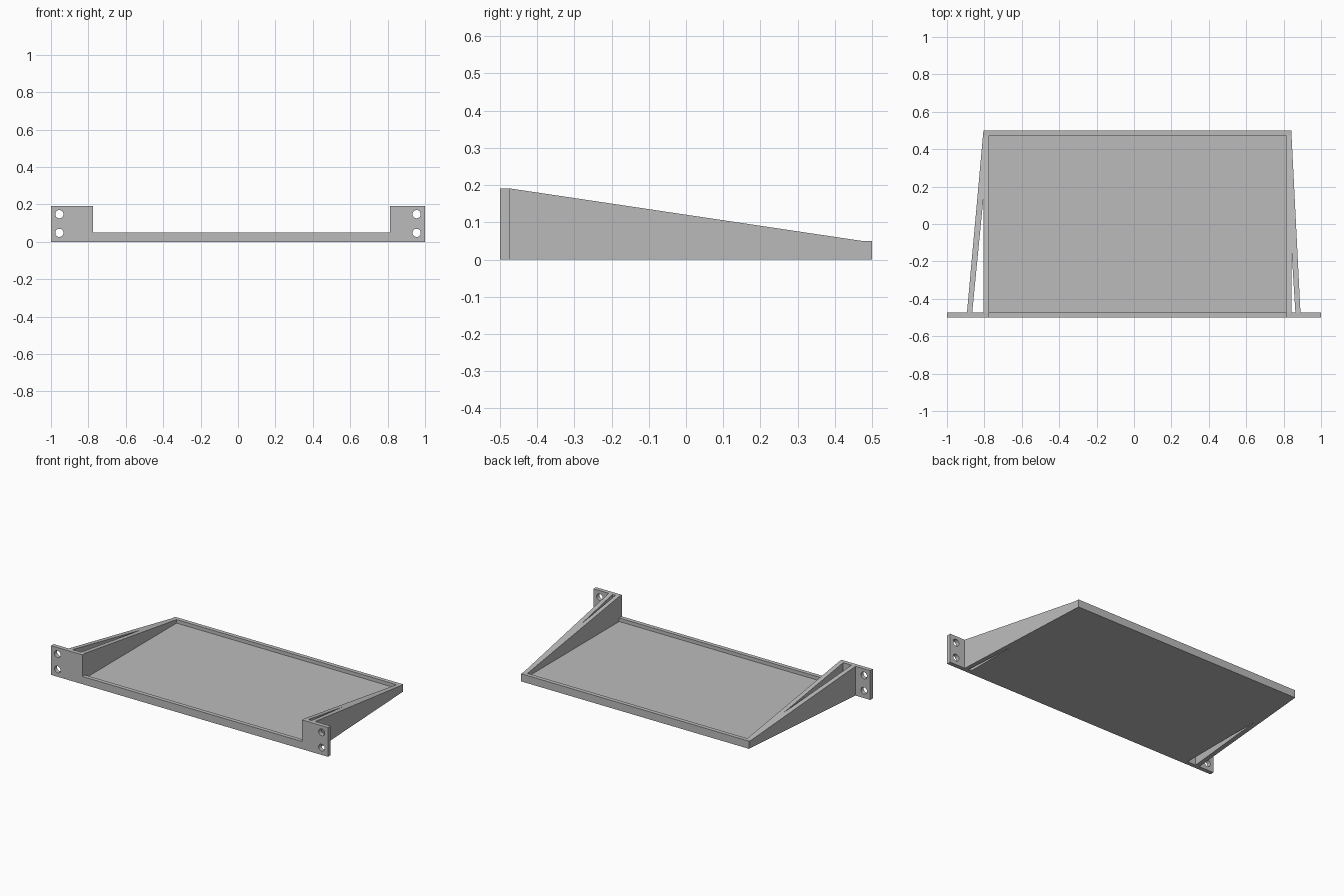
import bpy
import bmesh
from math import cos, sin, pi, radians

if "Cube" in bpy.data.objects:
    bpy.data.objects.remove(bpy.data.objects["Cube"], do_unlink=True)

grey = bpy.data.materials.new("light grey")
grey.use_nodes = True
colour = (0.5, 0.5, 0.5, 1)
grey.diffuse_color = colour
grey.node_tree.nodes["Principled BSDF"].inputs["Base Color"].default_value = colour

FRONT, PLATE_BACK, RIM_FRONT, BACK = -0.5, -0.473, 0.473, 0.5
LEFT_OUT, LEFT_IN, RIGHT_IN, RIGHT_OUT = -0.805, -0.775, 0.814, 0.841
LOW, HIGH, FLOOR = 0.05, 0.191, 0.027


def slope(y):
    """Height of the side walls, falling from the front plate to the back rim."""
    t = (y - PLATE_BACK) / (RIM_FRONT - PLATE_BACK)
    return HIGH + (LOW - HIGH) * min(max(t, 0), 1)


def prism(name, plan, height):
    """Raise a plan outline to a height that depends on y."""
    bm = bmesh.new()
    low = [bm.verts.new((x, y, 0)) for x, y in plan]
    high = [bm.verts.new((x, y, height(y))) for x, y in plan]
    bm.faces.new(low)
    # Strips across the top are split where the slope ends
    top = bm.faces.new(high)
    for i in range(len(plan)):
        j = (i + 1) % len(plan)
        bm.faces.new((low[i], low[j], high[j], high[i]))
    bmesh.ops.triangulate(bm, faces=[top])
    bmesh.ops.recalc_face_normals(bm, faces=bm.faces)
    mesh = bpy.data.meshes.new(name)
    bm.to_mesh(mesh)
    bm.free()
    mesh.materials.append(grey)
    obj = bpy.data.objects.new(name, mesh)
    bpy.context.collection.objects.link(obj)
    return obj


def block(name, x0, x1, y0, y1, height):
    return prism(name, [(x0, y0), (x1, y0), (x1, y1), (x0, y1)], height)


# Tray floor and back rim
block("tray_floor", LEFT_IN, RIGHT_IN, PLATE_BACK, RIM_FRONT, lambda y: FLOOR)
block("back_rim", LEFT_OUT, RIGHT_OUT, RIM_FRONT, BACK, lambda y: LOW)

# Sloping side walls
block("right_wall", LEFT_OUT, LEFT_IN, PLATE_BACK, RIM_FRONT, slope)
block("left_wall", RIGHT_IN, RIGHT_OUT, PLATE_BACK, RIM_FRONT, slope)


# Slanted braces that run into the walls, leaving an open wedge
def brace(name, wall_x, outer_x, inner_x, meet_y):
    t = (RIM_FRONT - PLATE_BACK) / (BACK - PLATE_BACK)
    rim_x = outer_x + (wall_x - outer_x) * t
    prism(name, [(outer_x, PLATE_BACK), (rim_x, RIM_FRONT), (wall_x, BACK),
                 (wall_x, RIM_FRONT), (wall_x, meet_y), (inner_x, PLATE_BACK)], slope)


brace("right_brace", LEFT_OUT, -0.893, -0.865, 0.14)
brace("left_brace", RIGHT_OUT, 0.89, 0.863, -0.12)

# Front plate: one outline with two mounting ears and four round holes
curve = bpy.data.curves.new("front_plate", "CURVE")
curve.dimensions = "2D"
curve.fill_mode = "BOTH"
curve.extrude = (PLATE_BACK - FRONT) / 2


def add_loop(points):
    spline = curve.splines.new("POLY")
    spline.points.add(len(points) - 1)
    for point, (x, z) in zip(spline.points, points):
        point.co = (x, z, 0, 1)
    spline.use_cyclic_u = True


add_loop([(-1, 0), (1, 0), (1, HIGH), (RIGHT_IN, HIGH), (RIGHT_IN, LOW),
          (LEFT_IN, LOW), (LEFT_IN, HIGH), (-1, HIGH)])
for hole_x in (-0.955, 0.955):
    for hole_z in (0.048, 0.148):
        angles = [2 * pi * i / 32 for i in range(32)]
        add_loop([(hole_x + 0.022 * cos(a), hole_z + 0.022 * sin(a)) for a in angles])
curve.materials.append(grey)
plate = bpy.data.objects.new("front_plate", curve)
plate.rotation_euler.x = radians(90)
plate.location.y = (FRONT + PLATE_BACK) / 2
bpy.context.collection.objects.link(plate)

# Turn the plate into a mesh and smooth only the hole walls
bpy.ops.object.select_all(action="DESELECT")
plate.select_set(True)
bpy.context.view_layer.objects.active = plate
bpy.ops.object.convert(target="MESH")
bpy.ops.object.shade_smooth_by_angle(angle=radians(30))
